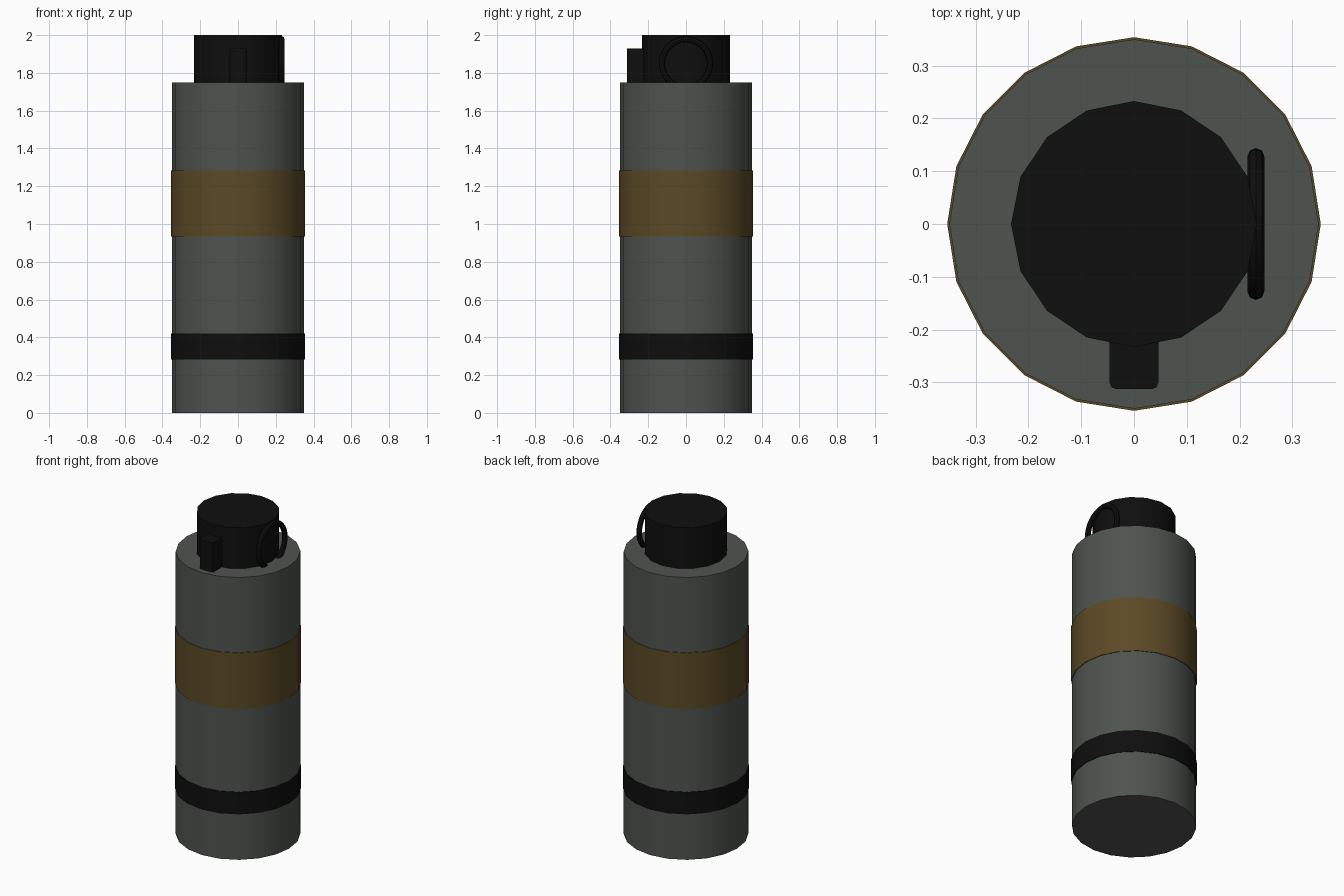
import bpy, bmesh, math

if "Cube" in bpy.data.objects:
    bpy.data.objects.remove(bpy.data.objects["Cube"])


def material(name, rgb):
    m = bpy.data.materials.new(name)
    m.diffuse_color = (*rgb, 1.0)
    m.use_nodes = True
    m.node_tree.nodes["Principled BSDF"].inputs["Base Color"].default_value = m.diffuse_color
    return m


GREY = material("grey_green_paint", (0.078, 0.088, 0.078))
BROWN = material("brown_band_paint", (0.105, 0.068, 0.019))
BLACK = material("black_plastic", (0.0045, 0.0045, 0.0045))


def finish(obj, name, mat):
    obj.name = name
    obj.data.name = name
    obj.data.materials.append(mat)
    bpy.ops.object.shade_smooth_by_angle(angle=math.radians(30))
    return obj


def cylinder(name, mat, radius, z0, z1, sides):
    bpy.ops.mesh.primitive_cylinder_add(
        vertices=sides, radius=radius, depth=z1 - z0,
        location=(0, 0, (z0 + z1) / 2))
    return finish(bpy.context.object, name, mat)


# Canister body, painted bands and fuse cap
cylinder("canister_body", GREY, 0.35, 0.0, 1.748, 20)
cylinder("upper_band", BROWN, 0.354, 0.935, 1.282, 20)
cylinder("lower_band", BLACK, 0.354, 0.283, 0.42, 20)
cylinder("fuse_cap", BLACK, 0.233, 1.74, 2.0, 16)

# Lever block on the front of the cap, with rounded upright edges
bpy.ops.mesh.primitive_cube_add(size=1, location=(0, -0.255, 1.835))
block = bpy.context.object
block.scale = (0.092, 0.116, 0.19)
bpy.ops.object.transform_apply(location=False, rotation=False, scale=True)
bm = bmesh.new()
bm.from_mesh(block.data)
upright = [e for e in bm.edges
           if abs(e.verts[0].co.z - e.verts[1].co.z) > 0.1
           and e.verts[0].co.y < 0]
bmesh.ops.bevel(bm, geom=upright, offset=0.012, segments=2,
                profile=0.5, affect='EDGES')
bm.to_mesh(block.data)
bm.free()
finish(block, "lever_block", BLACK)

# Pull ring standing on the right side of the cap
bpy.ops.mesh.primitive_torus_add(
    major_radius=0.128, minor_radius=0.016, major_segments=32,
    minor_segments=8, location=(0.231, 0, 1.85),
    rotation=(0, math.pi / 2, 0))
finish(bpy.context.object, "pull_ring", BLACK)
